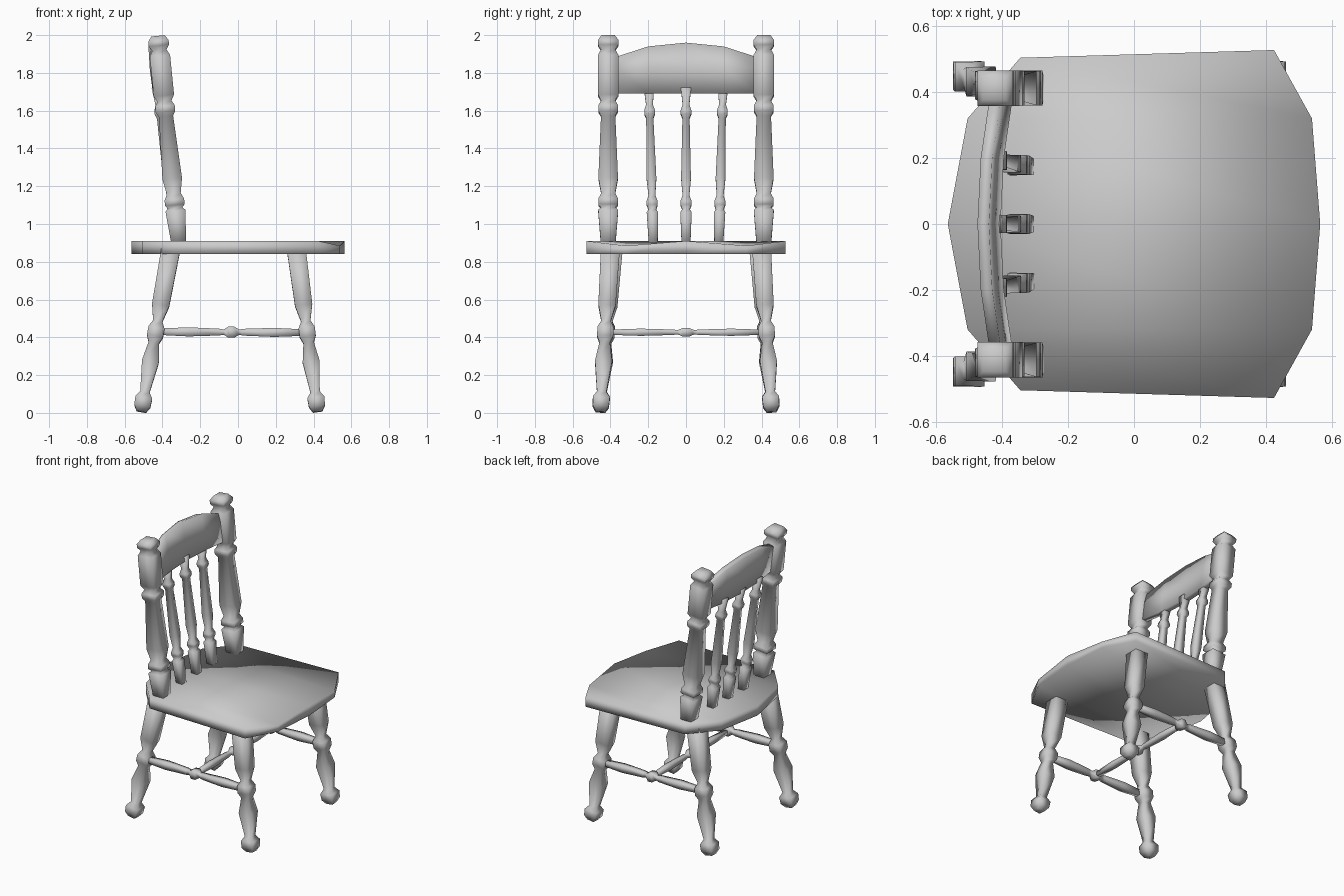
import bpy
import bmesh
from mathutils import Vector

default_cube = bpy.data.objects.get("Cube")
if default_cube:
    bpy.data.objects.remove(default_cube)

# One pale grey finish for the whole chair
GREY = (0.6, 0.6, 0.6, 1)
finish = bpy.data.materials.new("pale_grey")
finish.use_nodes = True
finish.diffuse_color = GREY
finish.node_tree.nodes["Principled BSDF"].inputs["Base Color"].default_value = GREY


def finish_object(name, bm):
    bmesh.ops.recalc_face_normals(bm, faces=bm.faces)
    for face in bm.faces:
        face.smooth = True
    mesh = bpy.data.meshes.new(name)
    bm.to_mesh(mesh)
    bm.free()
    mesh.materials.append(finish)
    obj = bpy.data.objects.new(name, mesh)
    bpy.context.collection.objects.link(obj)
    return obj


def loft(name, rings):
    """Skin a row of equal-length rings and cap both ends."""
    bm = bmesh.new()
    loops = [[bm.verts.new(point) for point in ring] for ring in rings]
    count = len(loops[0])
    for lower, upper in zip(loops, loops[1:]):
        for i in range(count):
            j = (i + 1) % count
            bm.faces.new((lower[i], lower[j], upper[j], upper[i]))
    bm.faces.new(loops[0])
    bm.faces.new(loops[-1])
    return finish_object(name, bm)


def turned(name, start, end, profile, side):
    """Four-sided turned bar; profile holds (station, half width) pairs."""
    start, end = Vector(start), Vector(end)
    first, last = profile[0][0], profile[-1][0]
    axis = (end - start).normalized()
    v = axis.cross(Vector(side)).normalized()
    u = v.cross(axis)
    rings = []
    for station, half in profile:
        centre = start.lerp(end, (station - first) / (last - first))
        rings.append([centre + half * (a * u + b * v)
                      for a, b in ((-1, -1), (1, -1), (1, 1), (-1, 1))])
    return loft(name, rings)


LEG = [(0.005, 0.025), (0.035, 0.043), (0.08, 0.045), (0.11, 0.025), (0.27, 0.045),
       (0.37, 0.028), (0.405, 0.043), (0.45, 0.043), (0.485, 0.025),
       (0.57, 0.046), (0.87, 0.05)]
POST = [(0.87, 0.037), (1.07, 0.053), (1.085, 0.038), (1.1, 0.052), (1.13, 0.052),
        (1.16, 0.037), (1.24, 0.052), (1.57, 0.038), (1.595, 0.052), (1.625, 0.052),
        (1.65, 0.037), (1.68, 0.054), (1.89, 0.054), (1.92, 0.038),
        (1.945, 0.054), (1.97, 0.054), (1.996, 0.035)]
SPINDLE = [(0.88, 0.023), (1.06, 0.03), (1.075, 0.02), (1.1, 0.029), (1.12, 0.029),
           (1.15, 0.018), (1.24, 0.026), (1.56, 0.019), (1.58, 0.028), (1.6, 0.028),
           (1.63, 0.018), (1.72, 0.027)]
STRETCHER = [(0, 0.016), (0.22, 0.024), (0.42, 0.018), (0.45, 0.014), (0.48, 0.029),
             (0.52, 0.029), (0.55, 0.014), (0.58, 0.018), (0.78, 0.024), (1, 0.016)]
X, Y = (1, 0, 0), (0, 1, 0)

# Legs, back posts and side stretchers, on both sides
for label, s in (("near", -1), ("far", 1)):
    turned("front_leg_" + label, (0.422, s * 0.453, 0.005), (0.308, s * 0.4, 0.87), LEG, X)
    turned("rear_leg_" + label, (-0.512, s * 0.453, 0.005), (-0.355, s * 0.385, 0.87), LEG, X)
    turned("back_post_" + label, (-0.311, s * 0.412, 0.87), (-0.424, s * 0.412, 1.996), POST, X)
    turned("side_stretcher_" + label, (-0.44, s * 0.43, 0.43), (0.37, s * 0.43, 0.425),
           STRETCHER, Y)
turned("cross_stretcher", (-0.035, -0.43, 0.427), (-0.035, 0.43, 0.427),
       [(t, w * 0.8) for t, w in STRETCHER], X)

# Spindles fan out slightly toward the top
for label, s in (("near", -1), ("middle", 0), ("far", 1)):
    turned("spindle_" + label, (-0.325, s * 0.173, 0.88), (-0.43, s * 0.196, 1.72), SPINDLE, X)

# Arched top rail, bowed backward at its centre
rail_half = [(0.37, -0.39, 1.885), (0.2, -0.415, 1.94), (0, -0.425, 1.96)]
rail_line = [(-y, x, z) for y, x, z in rail_half] + rail_half[-2::-1]
loft("top_rail", [
    [(x + 0.02, y, 1.69), (x - 0.025, y, 1.69), (x - 0.042, y, 1.82),
     (x - 0.05, y, z - 0.01), (x - 0.015, y, z), (x + 0.002, y, 1.83)]
    for y, x, z in rail_line])

# Seat board: back edge, front edge and front height across its width
seat_half = [(0.52, -0.345, 0.425, 0.91), (0.32, -0.505, 0.54, 0.885), (0, -0.565, 0.565, 0.91)]
seat_line = [(-y, *rest) for y, *rest in seat_half] + seat_half[-2::-1]
rings = []
for y, back, front, height in seat_line:
    outer = abs(y) > 0.5
    y_back, y_front = (y * 0.97, y * 1.015) if outer else (y, y)
    rings.append([(back, y_back, 0.84), (front, y_front, 0.84),
                  (front, y_front, height), (back, y_back, 0.91)])
loft("seat", rings)
